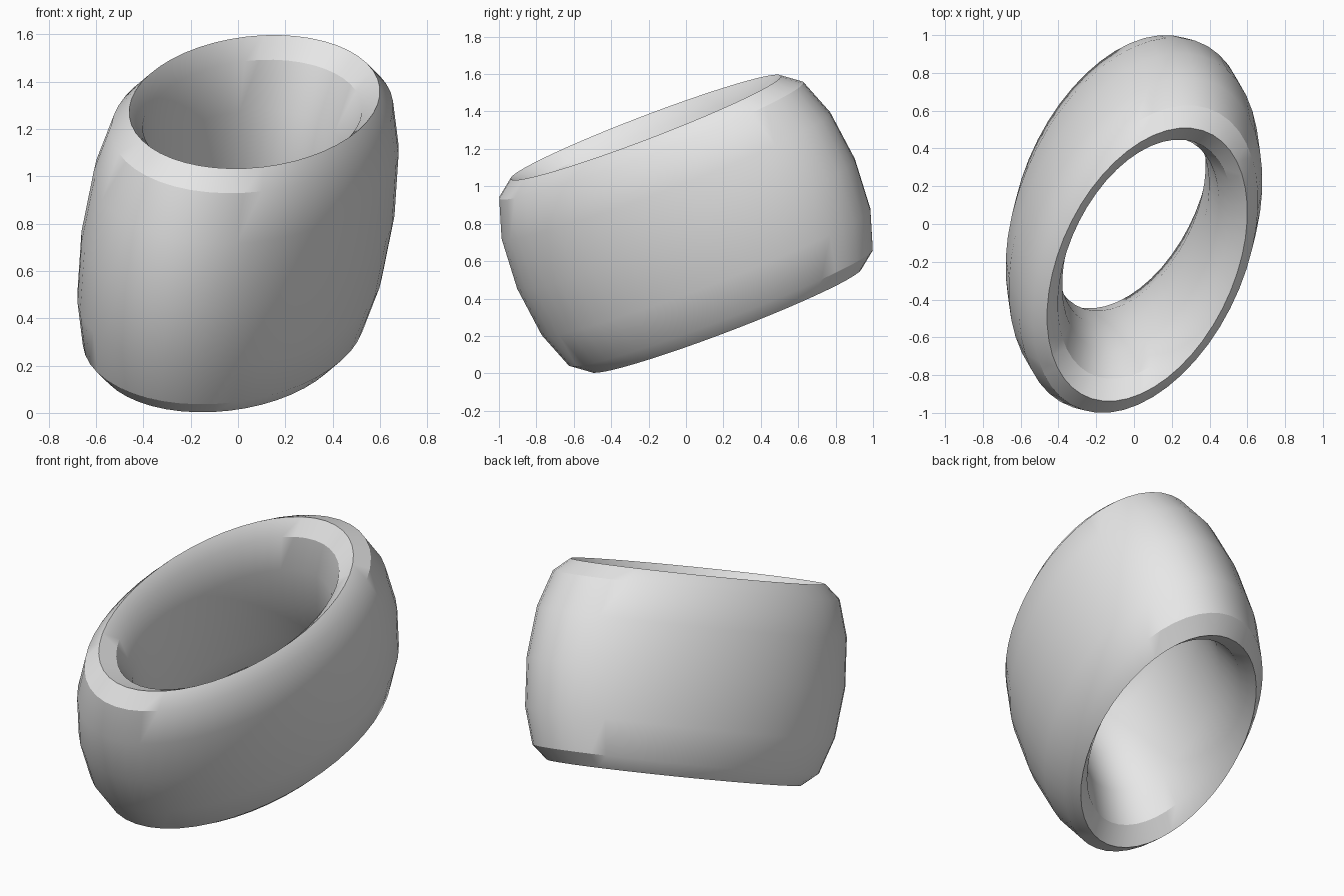
import bpy
import math
from mathutils import Matrix, Vector

default = bpy.data.objects.get("Cube")
if default:
    bpy.data.objects.remove(default, do_unlink=True)

# Plain grey material
grey = bpy.data.materials.new("light_grey")
grey.use_nodes = True
colour = (0.8, 0.8, 0.8, 1.0)
grey.diffuse_color = colour
grey.node_tree.nodes["Principled BSDF"].inputs["Base Color"].default_value = colour

# Ring: torus with a twelve-sided section
bpy.ops.mesh.primitive_torus_add(
    major_segments=48, minor_segments=12, major_radius=1, minor_radius=0.25,
    location=(0, 0, 0))
ring = bpy.context.object
ring.name = "oval_ring"
ring.data.materials.append(grey)

# Stretch into a tall oval band, then lean it along its own axes
axis = Vector((0.124, -0.382, 0.916)).normalized()
long_side = Vector((0.363, 0.877, 0.317))
long_side = (long_side - axis * long_side.dot(axis)).normalized()
short_side = axis.cross(long_side)
lean = Matrix((long_side, short_side, axis)).transposed().to_4x4()
stretch = Matrix.Diagonal((0.81, 0.478, 2.25, 1))
ring.data.transform(Matrix.Translation((0, 0, 0.8)) @ lean @ stretch)

# Smooth walls with crisp rims
bpy.ops.object.shade_smooth_by_angle(angle=math.radians(30))
